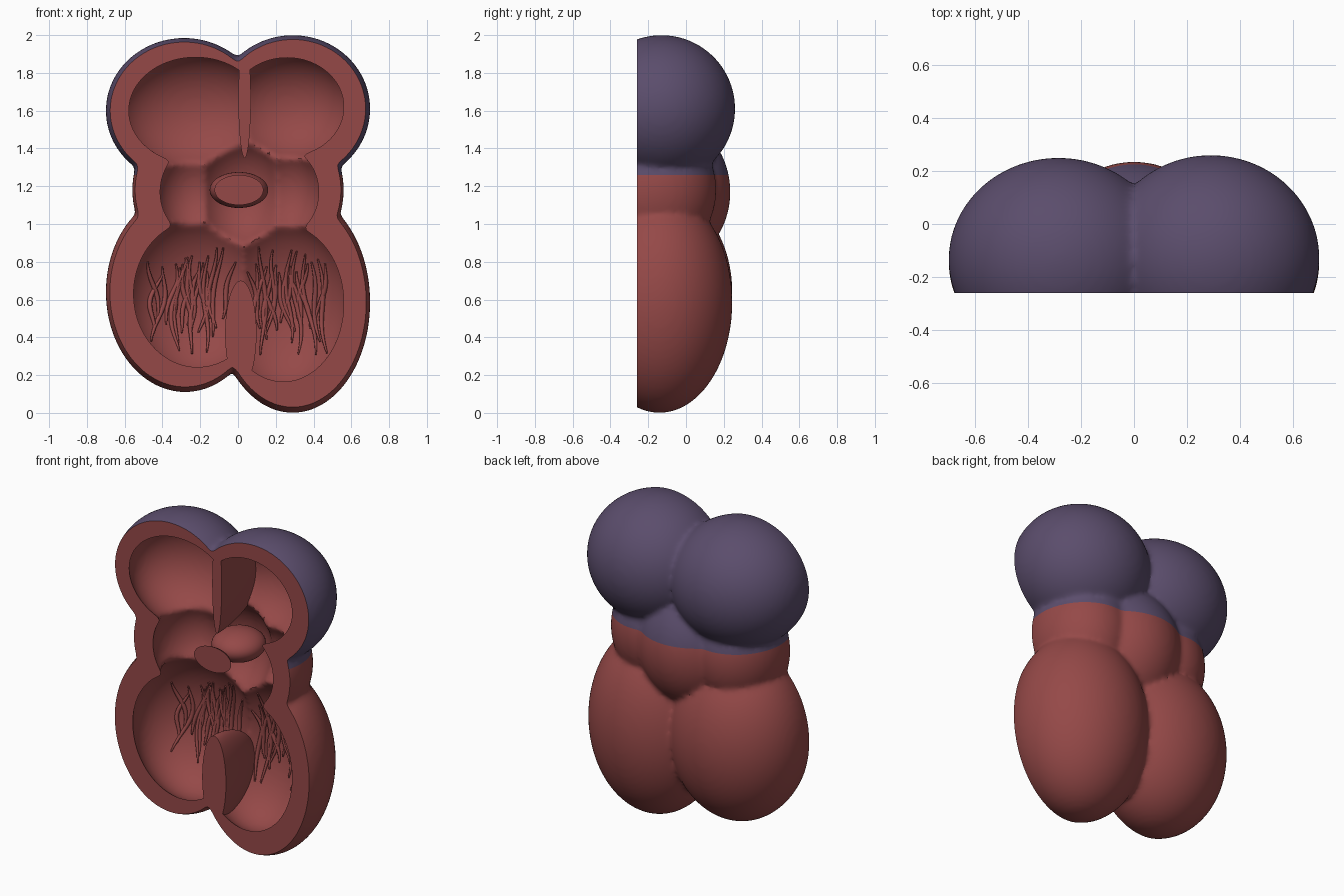
import bpy, bmesh, math, random
from mathutils import Matrix, Vector

random.seed(4)
cube = bpy.data.objects.get("Cube")
if cube:
    bpy.data.objects.remove(cube, do_unlink=True)

CUT_Y = -0.26
PAINT_Z = 1.26


def material(name, rgb):
    m = bpy.data.materials.new(name)
    m.use_nodes = True
    m.diffuse_color = (*rgb, 1)
    m.node_tree.nodes["Principled BSDF"].inputs["Base Color"].default_value = (*rgb, 1)
    return m


red = material("muscle red", (0.30, 0.066, 0.064))
purple = material("dusk purple", (0.104, 0.074, 0.15))


def blob(name, lobes):
    """One mesh holding an ellipsoid for each (centre, radii) pair."""
    bm = bmesh.new()
    for centre, radii in lobes:
        place = Matrix.Translation(centre) @ Matrix.Diagonal((*radii, 1))
        bmesh.ops.create_icosphere(bm, subdivisions=5, radius=1, matrix=place)
    mesh = bpy.data.meshes.new(name)
    bm.to_mesh(mesh)
    bm.free()
    mesh.materials.append(red)
    obj = bpy.data.objects.new(name, mesh)
    bpy.context.collection.objects.link(obj)
    return obj


def activate(obj):
    bpy.ops.object.select_all(action="DESELECT")
    obj.select_set(True)
    bpy.context.view_layer.objects.active = obj


def apply(obj, kind, **settings):
    mod = obj.modifiers.new(kind.lower(), kind)
    for key, value in settings.items():
        setattr(mod, key, value)
    activate(obj)
    bpy.ops.object.modifier_apply(modifier=mod.name)


def fuse(obj):
    """Merge the overlapping lobes with softly blended creases."""
    apply(obj, "REMESH", mode="VOXEL", voxel_size=0.016)
    apply(obj, "SMOOTH", factor=0.5, iterations=6)


def subtract(obj, cutter):
    apply(obj, "BOOLEAN", operation="DIFFERENCE", solver="EXACT", object=cutter)


def smooth(obj):
    activate(obj)
    bpy.ops.object.shade_smooth_by_angle(angle=math.radians(35))


# Outer wall: two upper lobes, a middle band and two lower lobes
outer_lobes = [
    ((0.29, -0.13, 1.61), (0.41, 0.39, 0.39)),
    ((-0.285, -0.135, 1.60), (0.415, 0.385, 0.385)),
    ((0.0, -0.16, 1.17), (0.36, 0.395, 0.42)),
    ((0.27, -0.16, 1.18), (0.29, 0.32, 0.36)),
    ((-0.27, -0.16, 1.18), (0.29, 0.32, 0.36)),
    ((0.29, -0.14, 0.585), (0.41, 0.385, 0.585)),
    ((-0.28, -0.14, 0.64), (0.42, 0.385, 0.53)),
]
# Hollow chambers inside the wall
upper_chambers = [
    ((0.26, -0.13, 1.62), (0.34, 0.28, 0.295)),
    ((-0.225, -0.13, 1.60), (0.40, 0.28, 0.32)),
]
middle_chambers = [
    ((0.015, -0.16, 1.17), (0.26, 0.31, 0.32)),
    ((0.25, -0.16, 1.17), (0.20, 0.22, 0.25)),
    ((-0.235, -0.16, 1.17), (0.20, 0.22, 0.25)),
]
lower_chambers = [
    ((0.24, -0.14, 0.58), (0.355, 0.28, 0.46)),
    ((-0.215, -0.14, 0.63), (0.375, 0.28, 0.43)),
]

wall = blob("chamber_wall", outer_lobes)
fuse(wall)
wall.data.materials.clear()
wall.data.materials.append(red)
wall.data.materials.append(purple)

# Upper outside is purple, split on a clean level line
bm = bmesh.new()
bm.from_mesh(wall.data)
bmesh.ops.bisect_plane(bm, geom=bm.verts[:] + bm.edges[:] + bm.faces[:],
                       plane_co=(0, 0, PAINT_Z), plane_no=(0, 0, 1), dist=1e-5)
for face in bm.faces:
    face.material_index = int(face.calc_center_median().z > PAINT_Z)
bm.to_mesh(wall.data)
bm.free()

# Cavity, with the two dividing blades left standing
cavity = blob("cavity_cutter", upper_chambers + middle_chambers + lower_chambers)
fuse(cavity)
for name, centre, radii in (
        ("upper_blade", (0.035, CUT_Y, 1.66), (0.033, 0.5, 0.31)),
        ("lower_blade", (0.015, CUT_Y, 0.42), (0.083, 0.4, 0.28))):
    blade = blob(name, [(centre, radii)])
    subtract(cavity, blade)
    bpy.data.objects.remove(blade, do_unlink=True)
subtract(wall, cavity)

# Flat front section
bpy.ops.mesh.primitive_cube_add(size=4, location=(0, CUT_Y - 2, 1))
front_box = bpy.context.object
front_box.name = "front_cutter"
front_box.data.materials.append(red)
subtract(wall, front_box)
smooth(wall)

# Rear cushion, and the sliced remnant of the front cushion
rear = blob("rear_cushion", [((0.005, 0.0, 1.18), (0.155, 0.16, 0.095))])
smooth(rear)
front = blob("front_cushion", [((0.005, -0.345, 1.18), (0.155, 0.155, 0.095))])
subtract(front, front_box)
smooth(front)
for helper in (cavity, front_box):
    bpy.data.objects.remove(helper, do_unlink=True)


def wall_y(x, z):
    """Depth of the rear wall of the lower chambers."""
    best = CUT_Y
    for c, r in lower_chambers:
        left = 1 - ((x - c[0]) / r[0]) ** 2 - ((z - c[2]) / r[2]) ** 2
        if left > 0:
            best = max(best, c[1] + r[1] * math.sqrt(left))
    return best


def strand(curve, x_top, x_low, z_top, z_low, wave, phase):
    """A wavy fibre lying on the wall, tapered at both ends."""
    steps = 16
    line = curve.splines.new("POLY")
    line.points.add(steps)
    for i, point in enumerate(line.points):
        t = i / steps
        x = x_top + (x_low - x_top) * t + wave * math.sin(phase + 6 * t)
        z = z_top + (z_low - z_top) * t
        point.co = (x, wall_y(x, z) - 0.008, z, 1)
        point.radius = 0.35 + 0.65 * math.sin(math.pi * t)


# Branching fibres on the rear wall of each lower chamber
for side, label in ((1, "left"), (-1, "right")):
    curve = bpy.data.curves.new(label + "_fibres", "CURVE")
    curve.dimensions = "3D"
    curve.bevel_depth = 0.013
    curve.bevel_resolution = 2
    curve.use_fill_caps = True
    curve.materials.append(red)
    count = 10
    for k in range(count):
        across = 0.09 + 0.33 * k / (count - 1)
        top = random.uniform(0.76, 0.88) - 0.05 * (k == count - 1)
        low = random.uniform(0.30, 0.44)
        drift = random.uniform(-0.05, 0.06)
        strand(curve, side * across, side * (across + drift), top, low,
               random.uniform(0.012, 0.025), random.uniform(0, 6))
        # short branch leaning to a neighbour
        lean = random.choice((-0.07, 0.05))
        middle = random.uniform(0.6, 0.7)
        strand(curve, side * (across + lean), side * across, middle + 0.12,
               middle - 0.18, 0.012, random.uniform(0, 6))
    fibres = bpy.data.objects.new(label + "_fibres", curve)
    bpy.context.collection.objects.link(fibres)
